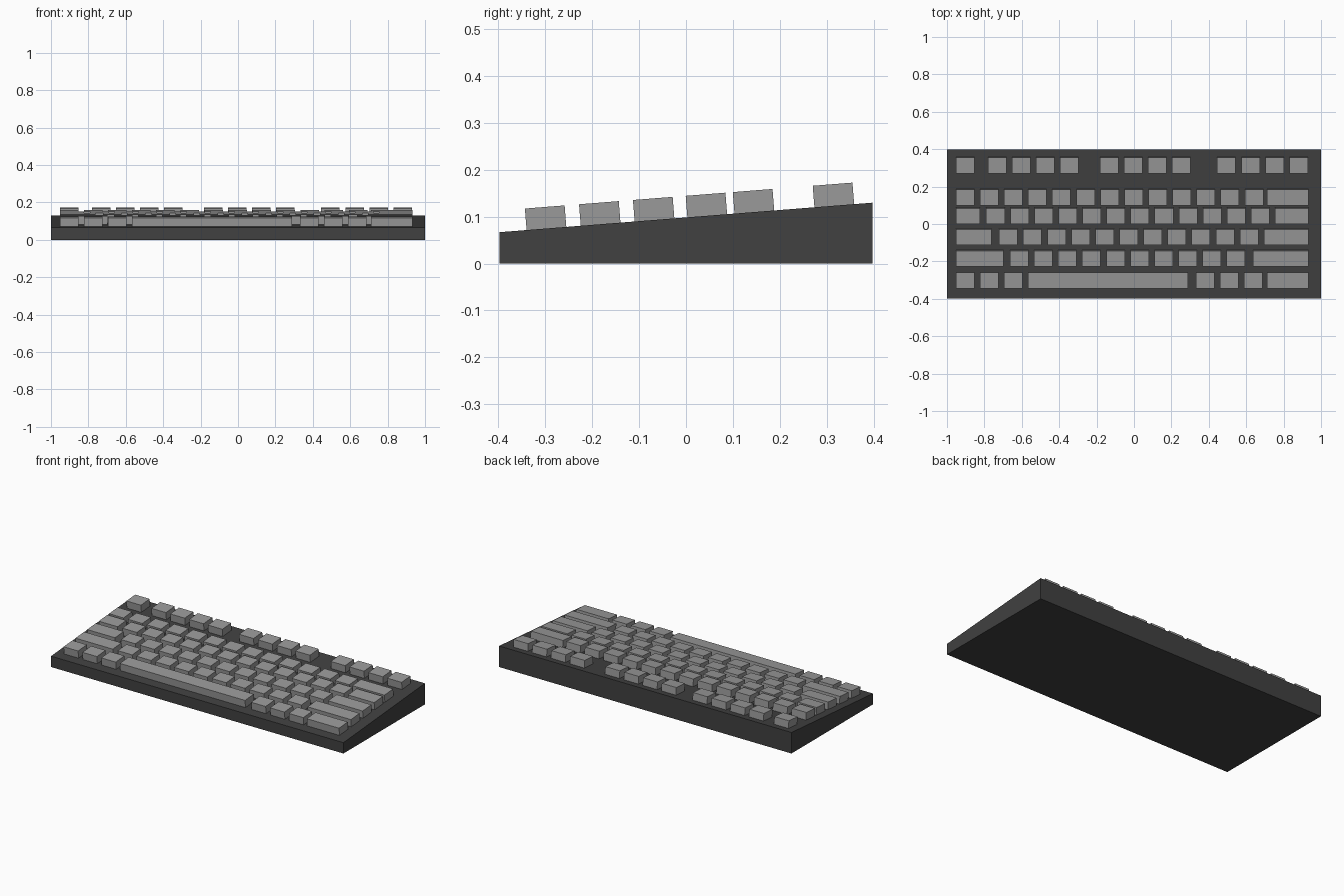
import bpy, bmesh, math
from mathutils import Matrix

if "Cube" in bpy.data.objects:
    bpy.data.objects.remove(bpy.data.objects["Cube"])


def material(name, grey):
    m = bpy.data.materials.new(name)
    m.diffuse_color = (grey, grey, grey, 1)
    m.use_nodes = True
    m.node_tree.nodes["Principled BSDF"].inputs["Base Color"].default_value = m.diffuse_color
    return m


CASE = material("dark grey", 0.052)
CAP = material("light grey", 0.32)

HALF_D, Z_FRONT, Z_BACK = 0.398, 0.067, 0.13
SLOPE = math.atan2(Z_BACK - Z_FRONT, 2 * HALF_D)
Z_MID = (Z_FRONT + Z_BACK) / 2


def add_object(name, bm, mat):
    bmesh.ops.recalc_face_normals(bm, faces=bm.faces[:])
    me = bpy.data.meshes.new(name)
    bm.to_mesh(me)
    bm.free()
    me.materials.append(mat)
    ob = bpy.data.objects.new(name, me)
    bpy.context.collection.objects.link(ob)
    return ob


# Wedge case: side profile extruded across the width
bm = bmesh.new()
profile = [(-HALF_D, 0), (HALF_D, 0), (HALF_D, Z_BACK), (-HALF_D, Z_FRONT)]
side = bm.faces.new([bm.verts.new((-1, y, z)) for y, z in profile])
ext = bmesh.ops.extrude_face_region(bm, geom=[side])
bmesh.ops.translate(bm, vec=(2, 0, 0),
                    verts=[v for v in ext["geom"] if isinstance(v, bmesh.types.BMVert)])
add_object("case", bm, CASE)

# Key rows: boxes in the tilted frame of the case top
W, PITCH = 0.099, 0.1287
LEFT, RIGHT = -0.952, 0.932
KEY_D, KEY_TOP, KEY_SUNK = 0.085, 0.046, 0.004


def run(start, count):
    """Evenly pitched standard keys as (left, right) spans."""
    return [(start + i * PITCH, start + i * PITCH + W) for i in range(count)]


rows = [
    ("bottom_row_keys", -0.2995,
     run(LEFT, 3) + [(-0.567, 0.289)] + run(0.331, 3) + [(0.711, RIGHT)]),
    ("shift_row_keys", -0.184,
     [(LEFT, -0.697)] + run(-0.663, 10) + [(0.636, RIGHT)]),
    ("home_row_keys", -0.069,
     [(LEFT, -0.762)] + run(-0.721, 11) + [(0.695, RIGHT)]),
    ("upper_letter_row_keys", 0.0435,
     [(LEFT, -0.823)] + run(-0.790, 12) + [(0.753, RIGHT)]),
    ("number_row_keys", 0.144, run(LEFT, 13) + [(0.712, RIGHT)]),
    ("function_row_keys", 0.3145,
     run(LEFT, 1) + run(-0.781, 4) + run(-0.182, 4) + run(0.445, 4)),
]

tilt = Matrix.Translation((0, 0, Z_MID)) @ Matrix.Rotation(SLOPE, 4, 'X')
for name, y, spans in rows:
    bm = bmesh.new()
    h = KEY_TOP + KEY_SUNK
    v = (y + KEY_TOP / 2 * math.sin(SLOPE)) / math.cos(SLOPE)
    for a, b in spans:
        box = (Matrix.Translation(((a + b) / 2, v, KEY_TOP - h / 2))
               @ Matrix.Diagonal((b - a, KEY_D, h, 1)))
        bmesh.ops.create_cube(bm, size=1, matrix=tilt @ box)
    add_object(name, bm, CAP)
